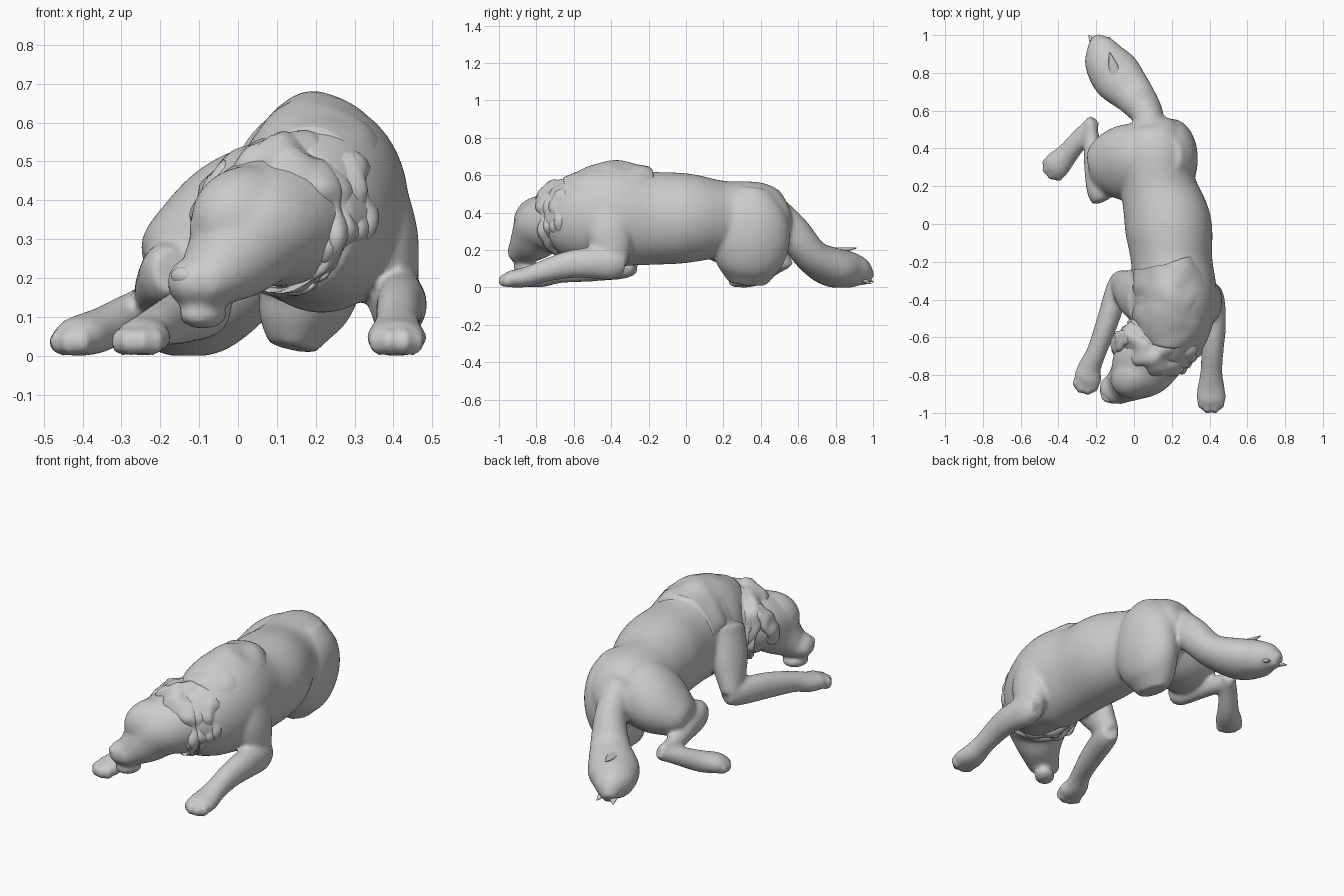
import bpy, bmesh, math
from mathutils import Vector, Matrix, noise


def spline(pts, steps):
    """Catmull-Rom through tuples of any length."""
    p = [Vector(q) for q in pts]
    out = []
    for i in range(len(p) - 1):
        a, b, c, d = p[max(i - 1, 0)], p[i], p[i + 1], p[min(i + 2, len(p) - 1)]
        for s in range(steps):
            t = s / steps
            out.append(0.5 * (2 * b + (c - a) * t + (2 * a - 5 * b + 4 * c - d) * t * t
                              + (3 * b - a - 3 * c + d) * t ** 3))
    return out + [p[-1]]


def loft(bm, secs, seg=32, steps=6):
    """Closed tube through sections (x, y, z, side radius, upright radius)."""
    rows = spline(secs, steps)
    cen = [Vector(r[:3]) for r in rows]
    axis = (cen[-1] - cen[0]).normalized()
    ref = Vector((0, 1, 0)) if abs(axis.z) > 0.75 else Vector((0, 0, 1))
    rings = []
    for i, r in enumerate(rows):
        t = (cen[min(i + 1, len(cen) - 1)] - cen[max(i - 1, 0)]).normalized()
        side = t.cross(ref).normalized()
        up = side.cross(t)
        rings.append([bm.verts.new(cen[i] + side * r[3] * math.cos(a) + up * r[4] * math.sin(a))
                      for a in (math.tau * k / seg for k in range(seg))])
    for a, b in zip(rings, rings[1:]):
        for k in range(seg):
            bm.faces.new((a[k], a[k - 1], b[k - 1], b[k]))
    bm.faces.new(rings[0])
    bm.faces.new(rings[-1][::-1])


def ball(bm, loc, rad, rot=0.0):
    m = Matrix.Translation(loc) @ Matrix.Rotation(rot, 4, 'Z') @ Matrix.Diagonal((*rad, 1))
    bmesh.ops.create_uvsphere(bm, u_segments=28, v_segments=16, radius=1, matrix=m)


def toes(bm, x, y, heading):
    """Four toes fanned around the paw front."""
    for a in (-1.0, -0.35, 0.35, 1.0):
        h = heading + a
        ball(bm, (x + 0.05 * math.cos(h), y + 0.05 * math.sin(h), 0.036), (0.033, 0.025, 0.037), h)


def finish(bm, name, voxel=0.0, smooth=0, rough=0.0, freq=12):
    bmesh.ops.recalc_face_normals(bm, faces=bm.faces)
    bm.normal_update()
    for v in bm.verts:
        if rough:
            v.co += v.normal * rough * noise.noise(v.co * freq)
        v.co.z = max(v.co.z, 0.0)
    for f in bm.faces:
        f.smooth = True
    me = bpy.data.meshes.new(name)
    bm.to_mesh(me)
    bm.free()
    ob = bpy.data.objects.new(name, me)
    bpy.context.collection.objects.link(ob)
    if voxel:
        r = ob.modifiers.new("fuse", 'REMESH')
        r.mode, r.voxel_size, r.use_smooth_shade = 'VOXEL', voxel, True
    if smooth:
        s = ob.modifiers.new("soften", 'SMOOTH')
        s.factor, s.iterations = 0.5, smooth
    return ob


# torso and neck
bm = bmesh.new()
loft(bm, [(.10, .55, .36, .04, .06), (.11, .51, .36, .13, .13), (.11, .40, .37, .19, .19),
          (.13, .20, .365, .20, .205), (.18, 0, .37, .23, .24), (.20, -.2, .37, .215, .25),
          (.215, -.4, .385, .225, .275), (.20, -.55, .37, .20, .24), (.14, -.67, .35, .17, .19)], 48)

# left haunch, folded shank and foot
loft(bm, [(.12, .37, .39, .17, .16), (.04, .35, .36, .19, .175), (-.05, .32, .305, .20, .165),
          (-.13, .29, .26, .175, .13), (-.19, .26, .225, .12, .085), (-.225, .25, .21, .05, .04)], 40)
loft(bm, [(-.17, .12, .22, .05, .06), (-.19, .18, .21, .06, .08), (-.215, .32, .18, .05, .06),
          (-.225, .45, .15, .042, .05), (-.23, .54, .14, .034, .05)])
loft(bm, [(-.21, .55, .15, .034, .04), (-.28, .46, .11, .05, .05), (-.35, .375, .068, .058, .057),
          (-.41, .31, .05, .073, .052), (-.44, .285, .043, .058, .042)])
toes(bm, -.407, .307, math.radians(220))

# right haunch resting on the folded lower leg
loft(bm, [(.17, .36, .52, .08, .10), (.19, .35, .42, .13, .18), (.20, .345, .30, .138, .212),
          (.185, .34, .18, .13, .20), (.155, .335, .09, .105, .155), (.14, .33, .02, .06, .10)], 40)

# front legs
loft(bm, [(.33, -.42, .46, .09, .12), (.375, -.41, .30, .09, .13), (.40, -.39, .12, .06, .08)])
loft(bm, [(.40, -.33, .12, .05, .06), (.41, -.40, .13, .07, .09), (.42, -.55, .13, .066, .08),
          (.415, -.66, .115, .06, .07), (.41, -.78, .08, .058, .057), (.408, -.87, .052, .073, .053),
          (.408, -.93, .045, .077, .047), (.408, -.955, .04, .06, .038)])
toes(bm, .408, -.925, math.radians(270))
loft(bm, [(.05, -.40, .43, .09, .14), (-.02, -.36, .28, .08, .12), (-.08, -.30, .12, .05, .06)])
loft(bm, [(-.06, -.27, .11, .045, .045), (-.085, -.34, .115, .062, .07), (-.145, -.53, .10, .058, .07),
          (-.20, -.68, .078, .053, .056), (-.235, -.76, .055, .062, .052), (-.247, -.82, .046, .074, .047),
          (-.257, -.845, .04, .058, .038)])
toes(bm, -.25, -.825, math.radians(255))

# tail, full and bushy
loft(bm, [(.09, .47, .40, .08, .09), (.07, .58, .285, .085, .095), (.01, .67, .17, .105, .09),
          (-.085, .775, .11, .135, .105), (-.145, .86, .095, .12, .10), (-.175, .93, .078, .085, .08),
          (-.20, .985, .042, .03, .035)])

# head, muzzle, jaw and brows
loft(bm, [(.14, -.62, .36, .18, .18), (.08, -.70, .345, .185, .17), (.035, -.765, .32, .17, .155),
          (-.02, -.82, .255, .125, .125), (-.08, -.865, .20, .092, .082),
          (-.12, -.89, .18, .08, .06), (-.135, -.905, .175, .06, .045)], 40)
ball(bm, (.035, -.775, .35), (.175, .125, .14), math.radians(40))
ball(bm, (-.105, -.875, .19), (.08, .075, .068), math.radians(50))
ball(bm, (-.09, -.86, .105), (.07, .055, .036), math.radians(50))
for x, y in ((-.085, -.82), (.02, -.882)):
    ball(bm, (x, y, .33), (.05, .035, .025), math.radians(40))
finish(bm, "dog_body", 0.011, 9)

# hair wisps on the tail
bm = bmesh.new()
for tip, root in (((-.24, 1.0, .03), (-.18, .91, .06)), ((-.13, .99, .02), (-.14, .90, .06)),
                  ((-.13, .91, .21), (-.09, .76, .19))):
    mid = [(a + b) / 2 for a, b in zip(tip, root)]
    loft(bm, [(*root, .04, .02), (*mid, .025, .014), (*tip, .003, .003)], 12)
finish(bm, "tail_wisps")

# nose, mostly sunk into the muzzle
bm = bmesh.new()
ball(bm, (-.143, -.918, .205), (.034, .024, .024), math.radians(-40))
finish(bm, "nose")

# raised coat over the shoulders, open step at the back
bm = bmesh.new()
loft(bm, [(.175, -.205, .42, .18, .232), (.195, -.30, .42, .205, .248), (.205, -.40, .42, .207, .252),
          (.20, -.50, .40, .207, .245), (.19, -.60, .375, .18, .215)], 64, 8)
finish(bm, "shoulder_coat", 0, 0, .014, 9)

# crinkled neck ruff made of overlapping folds
bm = bmesh.new()
for i in range(4):
    t = i / 3
    x, y, z, r = .205 - .07 * t, -.52 - .10 * t, .375 - .01 * t, .207 - .01 * t
    loft(bm, [(x, y, z, r - .02, r - .015), (x - .022, y - .03, z, r, r + .005),
              (x - .04, y - .055, z, r - .002, r), (x - .052, y - .07, z - .01, r - .05, r - .05)], 72, 5)
finish(bm, "neck_ruff", 0, 2, .036, 14)

# hanging ears
for name, pts in (
        ("right_ear", [(.17, -.69, .49, .03, .03), (.215, -.725, .44, .03, .055),
                       (.235, -.74, .35, .025, .06), (.225, -.75, .27, .02, .035), (.22, -.75, .245, .008, .01)]),
        ("left_ear", [(-.02, -.60, .48, .03, .03), (-.065, -.61, .44, .03, .05),
                      (-.095, -.64, .36, .022, .055), (-.09, -.66, .29, .018, .035), (-.085, -.66, .265, .008, .01)])):
    bm = bmesh.new()
    loft(bm, pts, 24)
    finish(bm, name, 0, 2, .02, 18)
